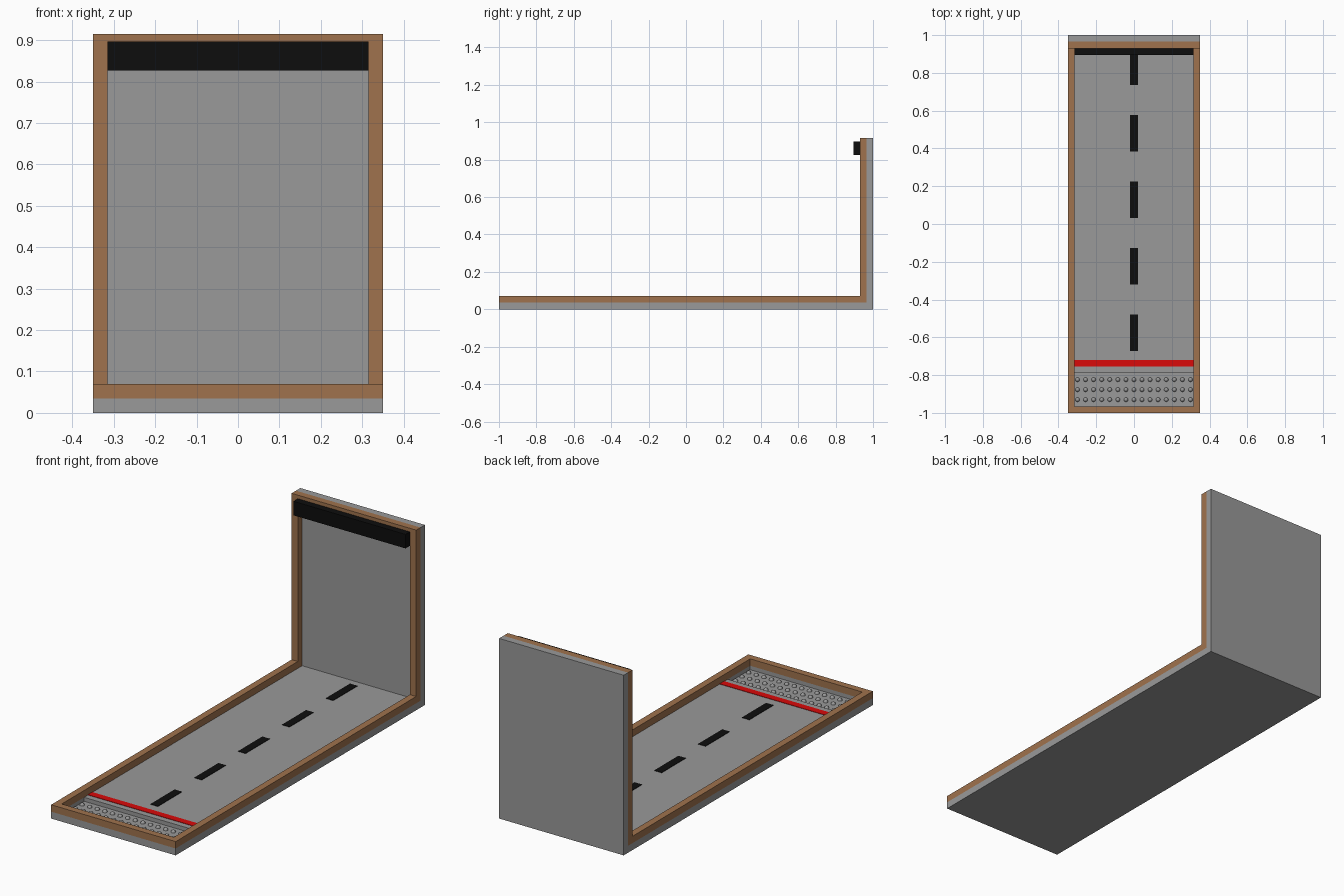
import bpy, bmesh, math
from mathutils import Matrix

if "Cube" in bpy.data.objects:
    bpy.data.objects.remove(bpy.data.objects["Cube"])


def material(name, rgb):
    m = bpy.data.materials.new(name)
    m.diffuse_color = (*rgb, 1)
    m.use_nodes = True
    m.node_tree.nodes["Principled BSDF"].inputs["Base Color"].default_value = m.diffuse_color
    return m


GREY = material("concrete grey", (0.32, 0.32, 0.32))
WOOD = material("wood brown", (0.35, 0.17, 0.075))
BLACK = material("black", (0.004, 0.004, 0.004))
RED = material("red", (0.7, 0.003, 0.003))

W, T = 0.35, 0.035          # half width, board thickness
H = 0.915                   # wall height
I = W - T                   # half width inside the frame
PIT_Y, PIT_Z = -0.785, 0.015


def finish(bm, name, mat):
    me = bpy.data.meshes.new(name)
    bm.to_mesh(me)
    bm.free()
    me.materials.append(mat)
    ob = bpy.data.objects.new(name, me)
    bpy.context.collection.objects.link(ob)
    return ob


def box(name, x0, x1, y0, y1, z0, z1, mat):
    bm = bmesh.new()
    m = Matrix.Translation(((x0 + x1) / 2, (y0 + y1) / 2, (z0 + z1) / 2)) \
        @ Matrix.Diagonal((x1 - x0, y1 - y0, z1 - z0, 1))
    bmesh.ops.create_cube(bm, size=1, matrix=m)
    return finish(bm, name, mat)


def prism(name, x0, x1, profile, mat):
    """Extrude a (y, z) side profile along x."""
    bm = bmesh.new()
    f = bm.faces.new([bm.verts.new((x0, y, z)) for y, z in profile])
    r = bmesh.ops.extrude_face_region(bm, geom=[f])
    verts = [v for v in r["geom"] if isinstance(v, bmesh.types.BMVert)]
    bmesh.ops.translate(bm, vec=(x1 - x0, 0, 0), verts=verts)
    bmesh.ops.recalc_face_normals(bm, faces=bm.faces[:])
    return finish(bm, name, mat)


# L-shaped slab: platform floor with recess, and back wall
prism("slab", -I, I, [(-1, 0), (1, 0), (1, H), (1 - T, H), (1 - T, T), (PIT_Y, T),
                      (PIT_Y, PIT_Z), (-1 + T, PIT_Z), (-1 + T, T), (-1, T)], GREY)
for s, side in ((-1, "left"), (1, "right")):
    x0, x1 = sorted((s * I, s * W))
    prism(side + "_slab_edge", x0, x1,
          [(-1, 0), (1, 0), (1, H), (1 - T, H), (1 - T, T), (-1, T)], GREY)
    # Wooden side frame following floor and wall
    prism(side + "_frame", x0, x1,
          [(-1, T), (1 - T, T), (1 - T, H), (1 - 2 * T, H), (1 - 2 * T, 2 * T), (-1, 2 * T)], WOOD)

# Cross rails
box("front_rail", -I, I, -1, -1 + T, T, 2 * T, WOOD)
box("top_rail", -I, I, 1 - 2 * T, 1 - T, H - T, H, WOOD)

# Black header box on the wall
box("header_box", -I, I, 0.895, 0.965, 0.826, 0.897, BLACK)

# Painted lines
box("red_line", -I, I, -0.755, -0.72, T - 0.001, T + 0.002, RED)
for i in range(5):
    y = -0.673 + i * 0.352
    box(f"lane_dash_{i + 1}", -0.021, 0.021, y, y + 0.194, T - 0.001, T + 0.002, BLACK)

# Grid of small domed studs in the recess
bm = bmesh.new()
for row in range(3):
    for col in range(15):
        pos = (-0.299 + col * 0.0427, -0.93 + row * 0.053, PIT_Z)
        bmesh.ops.create_uvsphere(bm, u_segments=16, v_segments=8, radius=0.0115,
                                  matrix=Matrix.Translation(pos))
# Keep only the upper half of each stud
bmesh.ops.delete(bm, geom=[v for v in bm.verts if v.co.z < PIT_Z - 0.001], context='VERTS')
for f in bm.faces:
    f.smooth = True
finish(bm, "studs", GREY)
